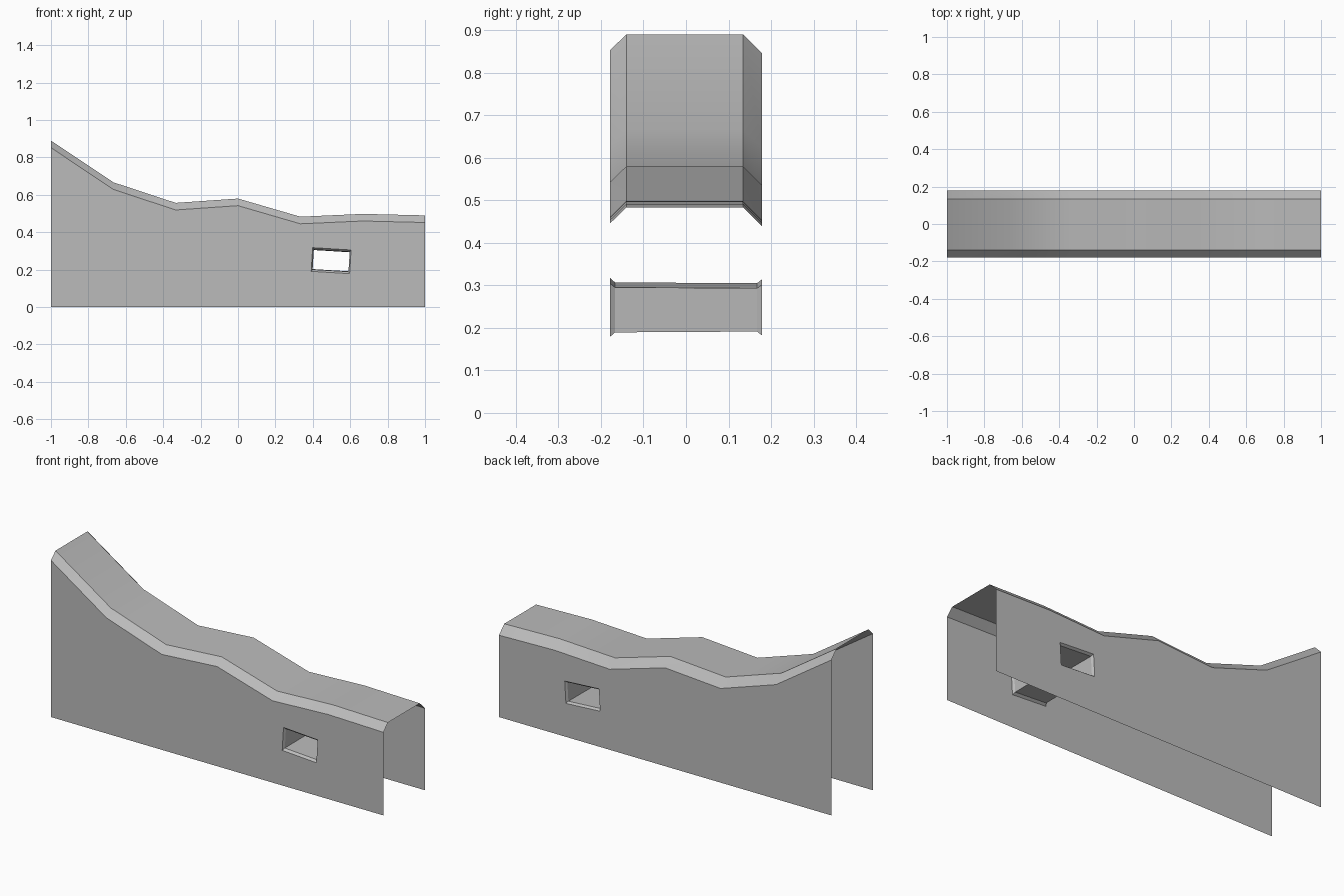
import bpy, bmesh, math
from mathutils import Vector

cube = bpy.data.objects.get("Cube")
if cube:
    bpy.data.objects.remove(cube, do_unlink=True)

grey = bpy.data.materials.new("plain grey")
grey.use_nodes = True
colour = (0.5, 0.5, 0.5, 1)
grey.diffuse_color = colour
grey.node_tree.nodes["Principled BSDF"].inputs["Base Color"].default_value = colour

HALF = 0.179
# Ridge heights at equal steps from right end to left end
ridge = [0.89, 0.667, 0.557, 0.58, 0.483, 0.498, 0.49]
xs = [-1 + i / 3 for i in range(len(ridge))]
FRONT_DROP, BACK_DROP = 0.038, 0.045


def finish(name, bm):
    bmesh.ops.recalc_face_normals(bm, faces=bm.faces)
    mesh = bpy.data.meshes.new(name)
    bm.to_mesh(mesh)
    bm.free()
    mesh.materials.append(grey)
    obj = bpy.data.objects.new(name, mesh)
    bpy.context.collection.objects.link(obj)
    bpy.ops.object.select_all(action='DESELECT')
    obj.select_set(True)
    bpy.context.view_layer.objects.active = obj
    bpy.ops.object.shade_smooth_by_angle(angle=math.radians(30))
    return obj


def loft(name, rows, closed=False):
    """Skin a list of equally long point rows."""
    bm = bmesh.new()
    rings = [[bm.verts.new(p) for p in row] for row in rows]
    count = len(rings[0])
    for a, b in zip(rings, rings[1:]):
        for i in range(count if closed else count - 1):
            j = (i + 1) % count
            bm.faces.new((a[i], a[j], b[j], b[i]))
    return finish(name, bm)


def window(y, half_w, half_h):
    """Corners of the slightly tilted opening at depth y."""
    c, s = math.cos(math.radians(-3.5)), math.sin(math.radians(-3.5))
    corners = [(-half_w, -half_h), (half_w, -half_h), (half_w, half_h), (-half_w, half_h)]
    return [Vector((0.498 + u * c - v * s, y, 0.248 + u * s + v * c)) for u, v in corners]


def wall(name, y, drop, hole):
    """Flat sheet with a stepped top edge and a window opening."""
    outline = [(-1, y, 0), (1, y, 0)]
    outline += [(x, y, z - drop) for x, z in reversed(list(zip(xs, ridge)))]
    bm = bmesh.new()
    for loop in (outline, hole):
        verts = [bm.verts.new(p) for p in loop]
        for i, v in enumerate(verts):
            bm.edges.new((v, verts[(i + 1) % len(verts)]))
    bmesh.ops.triangle_fill(bm, edges=bm.edges[:], use_beauty=True, normal=(0, -1, 0))
    return finish(name, bm)


# Roof strip with sloped shoulders
loft("roof", [[(x, -HALF, z - FRONT_DROP), (x, -0.14, z), (x, 0.134, z), (x, HALF, z - BACK_DROP)]
              for x, z in zip(xs, ridge)])

# Tunnel through the wall with flared mouths
front_mouth = window(-HALF, 0.103, 0.0635)
back_mouth = window(HALF, 0.103, 0.060)
loft("window_tunnel", [front_mouth, window(-0.167, 0.096, 0.053),
                       window(0.167, 0.096, 0.051), back_mouth], closed=True)

# Open-bottomed side sheets
wall("front_wall", -HALF, FRONT_DROP, front_mouth)
wall("back_wall", HALF, BACK_DROP, back_mouth)
